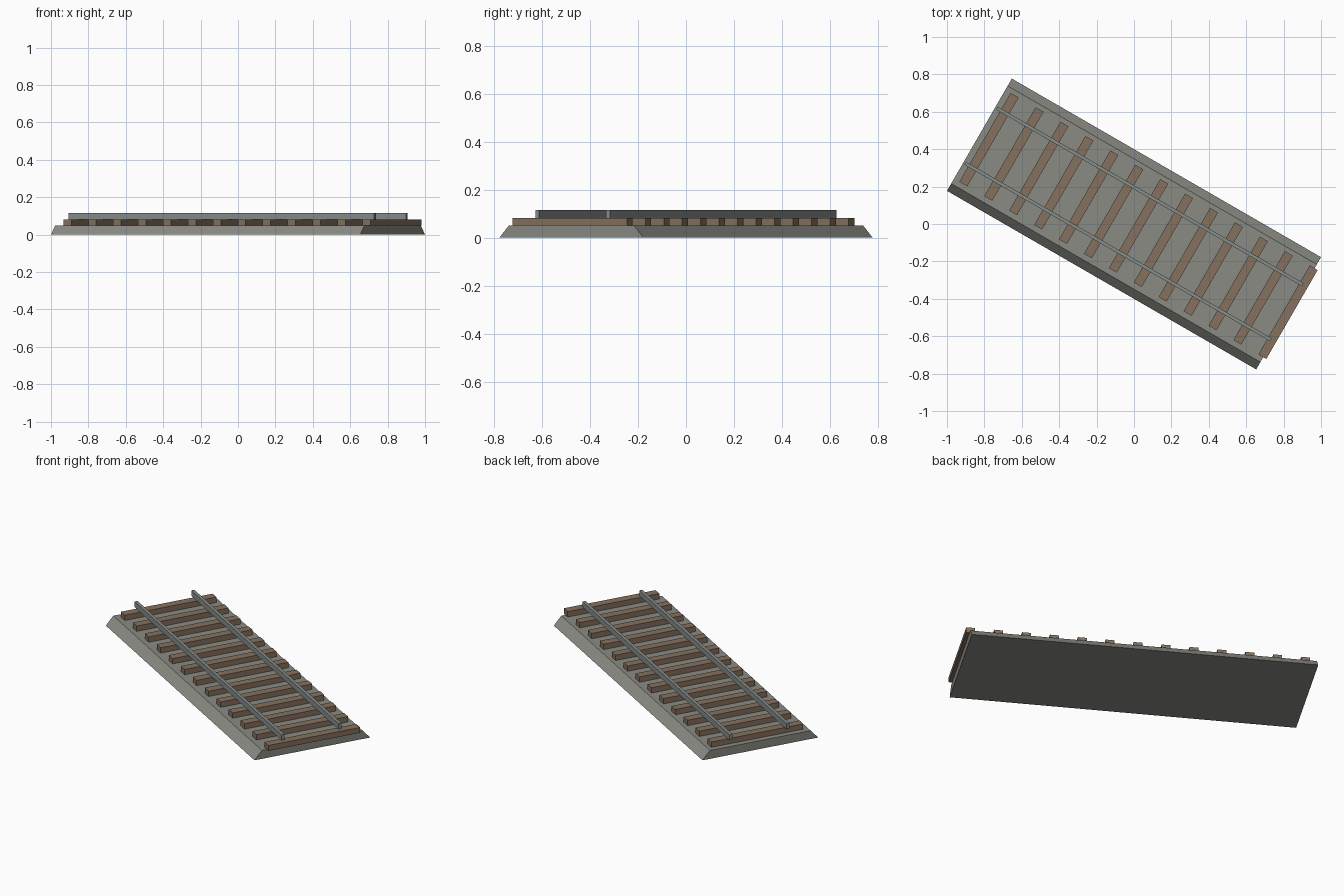
import bpy, bmesh, math
from mathutils import Matrix

if "Cube" in bpy.data.objects:
    bpy.data.objects.remove(bpy.data.objects["Cube"], do_unlink=True)

TURN = Matrix.Rotation(math.radians(-30), 4, "Z")  # the track lies diagonally


def material(name, rgb):
    mat = bpy.data.materials.new(name)
    mat.use_nodes = True
    mat.diffuse_color = (*rgb, 1)
    mat.node_tree.nodes["Principled BSDF"].inputs["Base Color"].default_value = (*rgb, 1)
    return mat


gravel = material("gravel grey", (0.26, 0.26, 0.235))
wood = material("weathered wood", (0.235, 0.165, 0.115))
steel = material("rail steel", (0.24, 0.27, 0.26))


def block(name, mat, x, y, size, bottom, top, inset=0):
    """Box along the track; inset narrows its top on the two long sides."""
    bm = bmesh.new()
    bmesh.ops.create_cube(bm, size=1)
    for v in bm.verts:
        side = math.copysign(inset, v.co.y) if v.co.z > 0 else 0
        v.co = (x + v.co.x * size[0],
                y + v.co.y * size[1] - side,
                top if v.co.z > 0 else bottom)
    mesh = bpy.data.meshes.new(name)
    bm.to_mesh(mesh)
    bm.free()
    mesh.materials.append(mat)
    obj = bpy.data.objects.new(name, mesh)
    obj.matrix_world = TURN
    bpy.context.collection.objects.link(obj)
    return obj


# Ballast bed with sloped long sides and upright ends
BED, TIE, RAIL = 0.05, 0.082, 0.115
block("ballast_bed", gravel, 0, 0, (1.909, 0.693), 0, BED, inset=0.045)

# Evenly spaced sleepers; the last overhangs the bed slightly
COUNT, FIRST, LAST = 13, -0.897, 0.949
for i in range(COUNT):
    x = FIRST + (LAST - FIRST) * i / (COUNT - 1)
    block(f"sleeper_{i + 1}", wood, x, 0.003, (0.049, 0.549), BED, TIE)

# Pair of rails
for name, side in (("left_rail", 1), ("right_rail", -1)):
    block(name, steel, 0, side * 0.17, (1.888, 0.018), TIE, RAIL)
